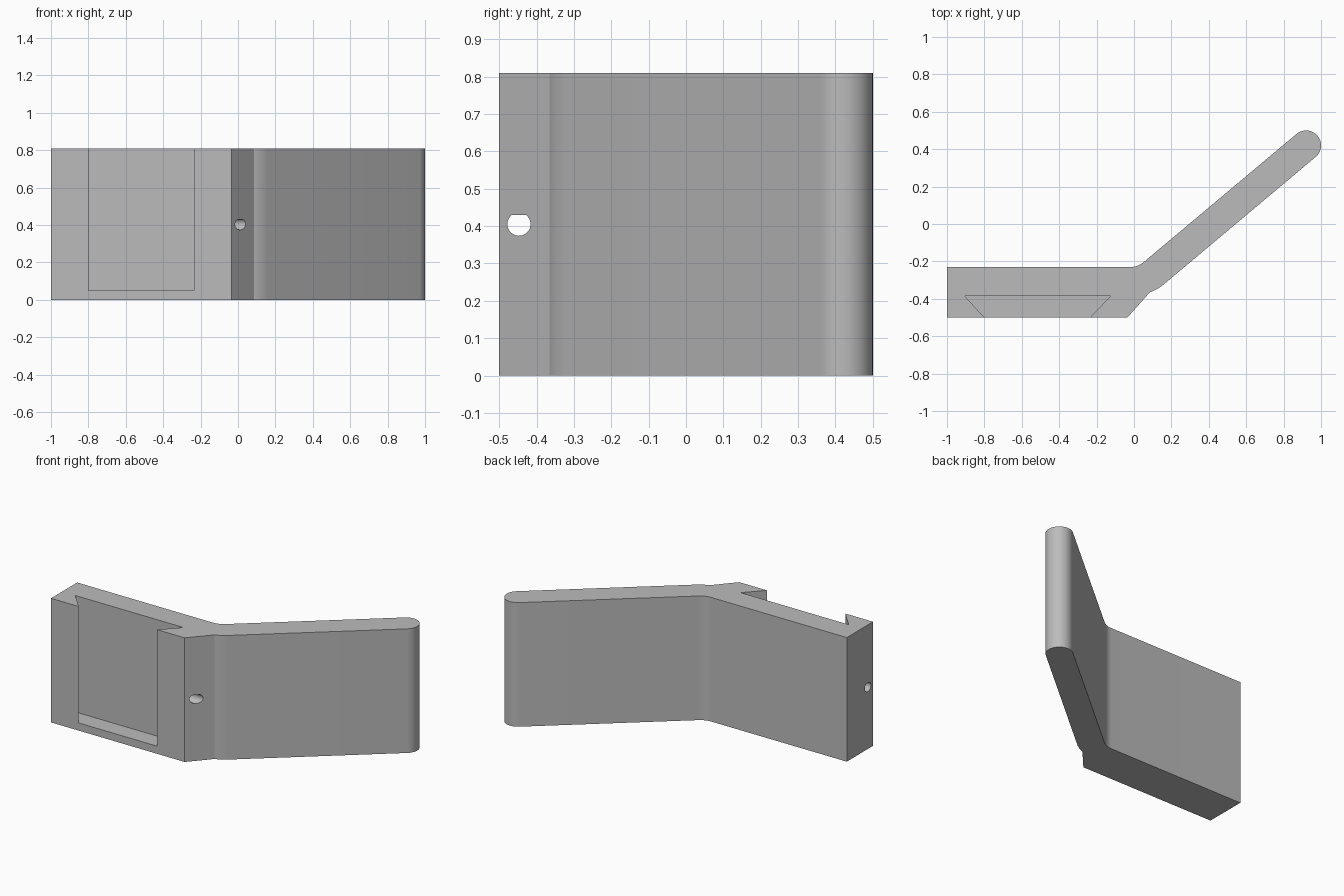
import bpy, bmesh
from math import cos, sin, pi, radians, asin
from mathutils import Vector

cube = bpy.data.objects.get("Cube")
if cube:
    bpy.data.objects.remove(cube, do_unlink=True)

HEIGHT = 0.81

grey = bpy.data.materials.new("light grey")
grey.use_nodes = True
colour = (0.5, 0.5, 0.5, 1)
grey.diffuse_color = colour
grey.node_tree.nodes["Principled BSDF"].inputs["Base Color"].default_value = colour


def prism(name, points, direction):
    """Extrude a closed loop of 3D points along a vector."""
    bm = bmesh.new()
    face = bm.faces.new([bm.verts.new(p) for p in points])
    new = bmesh.ops.extrude_face_region(bm, geom=[face])["geom"]
    bmesh.ops.translate(bm, vec=direction,
                        verts=[v for v in new if isinstance(v, bmesh.types.BMVert)])
    bmesh.ops.recalc_face_normals(bm, faces=bm.faces)
    mesh = bpy.data.meshes.new(name)
    bm.to_mesh(mesh)
    bm.free()
    mesh.materials.append(grey)
    obj = bpy.data.objects.new(name, mesh)
    bpy.context.collection.objects.link(obj)
    return obj


def arc(cx, cy, r, start, end, steps):
    return [(cx + r * cos(start + (end - start) * i / steps),
             cy + r * sin(start + (end - start) * i / steps)) for i in range(steps + 1)]


def bend(a, corner, b, steps=8):
    """Smooth curve from a to b, tangent to the corner's two sides."""
    a, c, b = Vector(a), Vector(corner), Vector(b)
    return [tuple(a * (1 - t) ** 2 + c * 2 * t * (1 - t) + b * t * t)
            for t in (i / steps for i in range(steps + 1))]


# Body: thick plate, angled arm and rounded tip in one outline
tilt = radians(40)
outline = [(-1, -0.5), (-0.035, -0.5)]
outline += bend((0.085, -0.365), (0.125, -0.351), (0.16, -0.322))
outline += arc(0.92, 0.42, 0.08, tilt - pi / 2, tilt + pi / 2, 28)
outline += bend((0.055, -0.201), (0.021, -0.23), (-0.02, -0.23))
outline += [(-1, -0.23)]
body = prism("angled_bracket", [(x, y, 0) for x, y in outline], (0, 0, HEIGHT))

# Dovetail slot, open at the top and front
slot = [(-0.754, -0.55), (-0.283, -0.55), (-0.125, -0.385), (-0.905, -0.385)]
slot_cutter = prism("slot_cutter", [(x, y, 0.05) for x, y in slot], (0, 0, 1))

# Cross hole with a flattened top
flat = asin(0.8)
ring = arc(-0.447, 0.405, 0.031, pi - flat, 2 * pi + flat, 32)
hole_cutter = prism("hole_cutter", [(-1.1, y, z) for y, z in ring], (1.3, 0, 0))

bpy.ops.object.select_all(action="DESELECT")
body.select_set(True)
bpy.context.view_layer.objects.active = body
for cutter in (slot_cutter, hole_cutter):
    cutter.hide_render = True
    cut = body.modifiers.new(cutter.name, "BOOLEAN")
    cut.operation = "DIFFERENCE"
    cut.solver = "EXACT"
    cut.object = cutter
    bpy.ops.object.modifier_apply(modifier=cut.name)
    bpy.data.objects.remove(cutter, do_unlink=True)

bpy.ops.object.shade_smooth_by_angle(angle=radians(22))
